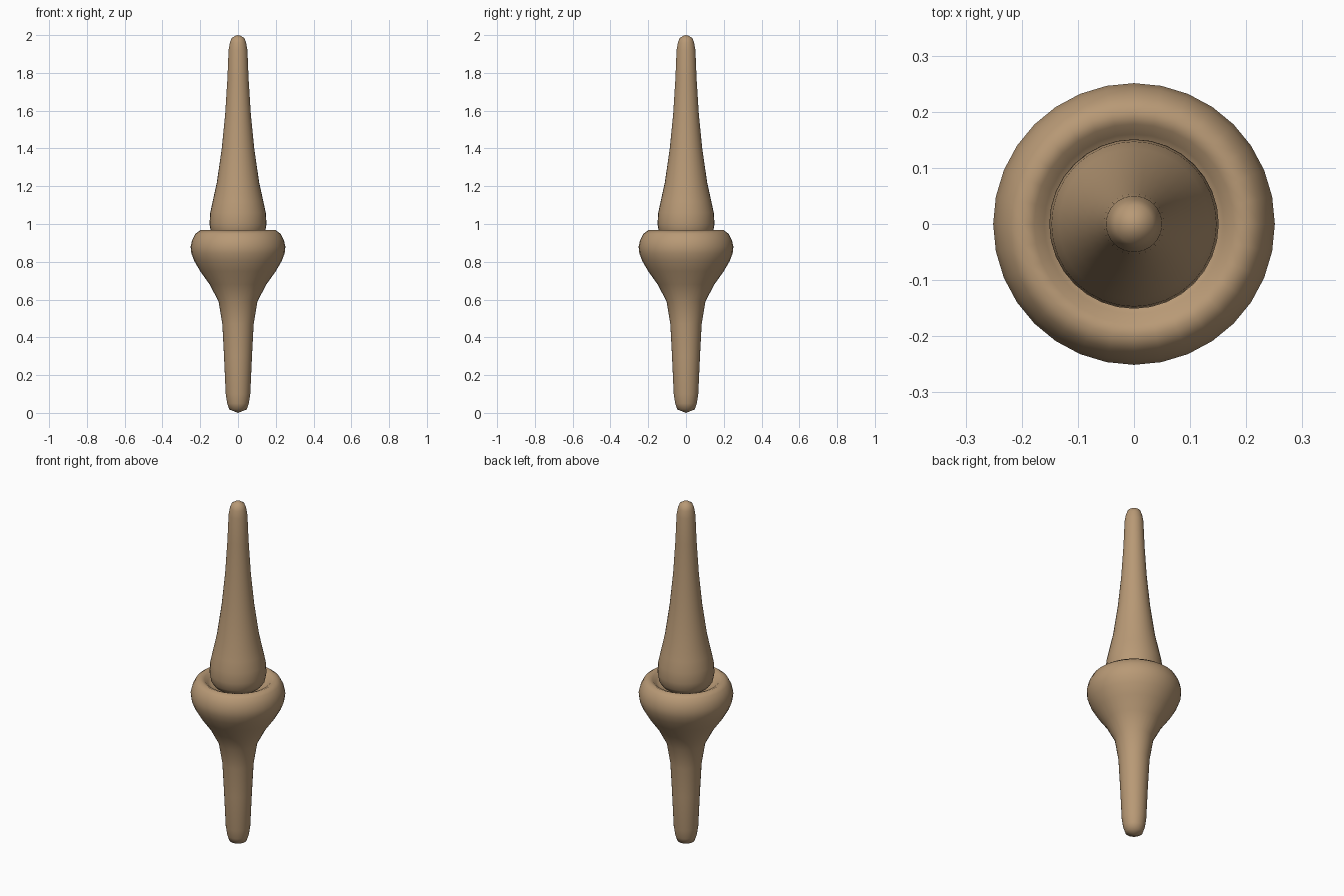
import bpy, bmesh, math

if "Cube" in bpy.data.objects:
    bpy.data.objects.remove(bpy.data.objects["Cube"])

wood = bpy.data.materials.new("tan wood")
wood.diffuse_color = (0.48, 0.32, 0.18, 1)
wood.use_nodes = True
wood.node_tree.nodes["Principled BSDF"].inputs["Base Color"].default_value = wood.diffuse_color


def lathe(name, profile, sides=32):
    """Turn a (radius, height) profile around the z axis."""
    bm = bmesh.new()
    verts = [bm.verts.new((r, 0, z)) for r, z in profile]
    edges = [bm.edges.new(pair) for pair in zip(verts, verts[1:])]
    bmesh.ops.spin(bm, geom=verts + edges, cent=(0, 0, 0), axis=(0, 0, 1),
                   angle=2 * math.pi, steps=sides, use_duplicate=False)
    bmesh.ops.remove_doubles(bm, verts=bm.verts, dist=1e-5)
    bmesh.ops.recalc_face_normals(bm, faces=bm.faces)
    mesh = bpy.data.meshes.new(name)
    bm.to_mesh(mesh)
    bm.free()
    mesh.materials.append(wood)
    obj = bpy.data.objects.new(name, mesh)
    bpy.context.collection.objects.link(obj)
    bpy.ops.object.select_all(action='DESELECT')
    obj.select_set(True)
    bpy.context.view_layer.objects.active = obj
    bpy.ops.object.shade_smooth_by_angle(angle=math.radians(60))
    return obj


# Lower stem flaring into a rounded cup with a dipped rim
lathe("stem_and_cup", [
    (0, 0.0), (0.02, 0.008), (0.046, 0.018), (0.057, 0.05), (0.065, 0.10),
    (0.074, 0.30), (0.083, 0.47), (0.103, 0.59), (0.15, 0.68), (0.20, 0.75),
    (0.232, 0.805), (0.247, 0.845), (0.251, 0.88), (0.243, 0.915),
    (0.226, 0.948), (0.20, 0.967), (0.178, 0.958), (0.16, 0.94),
    (0.14, 0.925), (0, 0.92)])

# Tapering spindle seated in the cup
lathe("spindle", [
    (0, 0.925), (0.125, 0.93), (0.143, 0.955), (0.151, 1.0), (0.147, 1.06),
    (0.134, 1.12), (0.112, 1.22), (0.086, 1.40), (0.068, 1.58),
    (0.056, 1.77), (0.050, 1.92), (0.043, 1.96), (0.034, 1.984),
    (0.015, 1.996), (0, 2.0)])
